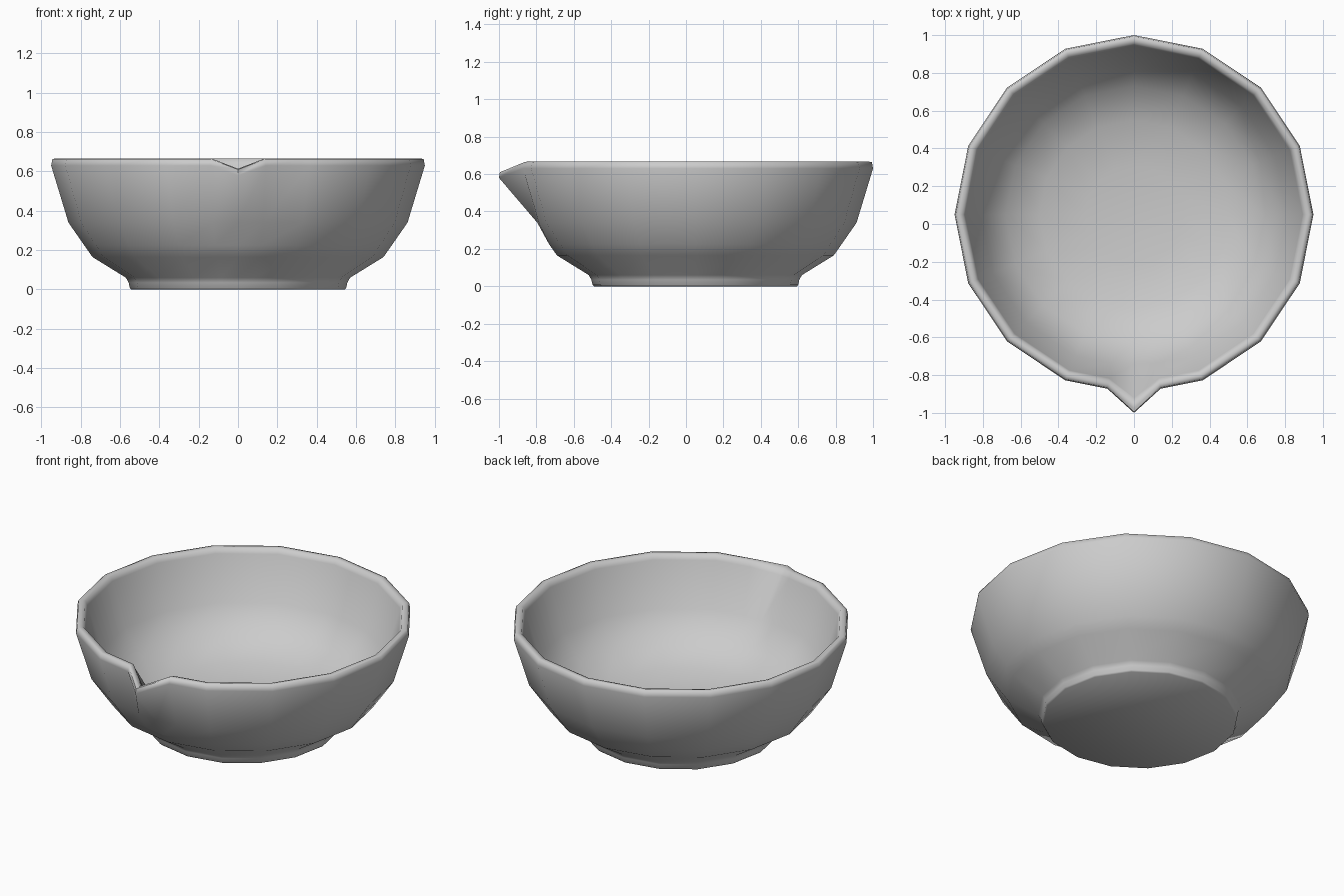
import bpy, bmesh, math

if "Cube" in bpy.data.objects:
    bpy.data.objects.remove(bpy.data.objects["Cube"])

CENTRE_Y = 0.05
SIDES = 16
STEP = 2 * math.pi / SIDES
LIP = math.radians(8.7)      # half width of the pouring lip

# Profile from foot, up the outside, over the rim, down to the inner floor:
# radius, height, and radius/height of the front column that forms the lip
profile = [
    (0.542, 0.0, None),
    (0.55, 0.008, None),
    (0.556, 0.035, None),
    (0.57, 0.06, None),
    (0.74, 0.165, None),
    (0.782, 0.225, None),
    (0.862, 0.34, (0.845, 0.34)),
    (0.95, 0.63, (1.05, 0.58)),
    (0.944, 0.663, (1.045, 0.61)),
    (0.925, 0.667, (1.025, 0.614)),
    (0.905, 0.662, (1.00, 0.608)),
    (0.893, 0.635, (0.97, 0.58)),
    (0.81, 0.37, (0.79, 0.37)),
    (0.68, 0.225, None),
    (0.50, 0.145, None),
    (0.26, 0.115, None),
]

# Columns as (angle from the front, radius factor); the two lip columns lie on the chords
lip_factor = math.cos(STEP / 2) / math.cos(STEP / 2 - LIP)
columns = [(i * STEP, 1.0) for i in range(SIDES)]
columns += [(LIP, lip_factor), (2 * math.pi - LIP, lip_factor)]
columns.sort()

bm = bmesh.new()


def ring(radius, height, front):
    verts = []
    for k, (angle, factor) in enumerate(columns):
        r, z = radius * factor, height
        if k == 0 and front:
            r, z = front
        verts.append(bm.verts.new((r * math.sin(angle), CENTRE_Y - r * math.cos(angle), z)))
    return verts


rings = [ring(*row) for row in profile]
n = len(columns)
for low, high in zip(rings, rings[1:]):
    for k in range(n):
        j = (k + 1) % n
        bm.faces.new((low[k], low[j], high[j], high[k]))

# Flat underside and inner floor
bm.faces.new(list(reversed(rings[0])))
floor = bm.verts.new((0, CENTRE_Y, 0.105))
for k in range(n):
    bm.faces.new((rings[-1][k], rings[-1][(k + 1) % n], floor))
bmesh.ops.recalc_face_normals(bm, faces=bm.faces)

mesh = bpy.data.meshes.new("bowl")
bm.to_mesh(mesh)
bm.free()
bowl = bpy.data.objects.new("bowl", mesh)
bpy.context.collection.objects.link(bowl)

# Smooth shading, keeping only the hardest edges sharp
bpy.context.view_layer.objects.active = bowl
bowl.select_set(True)
bpy.ops.object.shade_smooth_by_angle(angle=math.radians(75))
